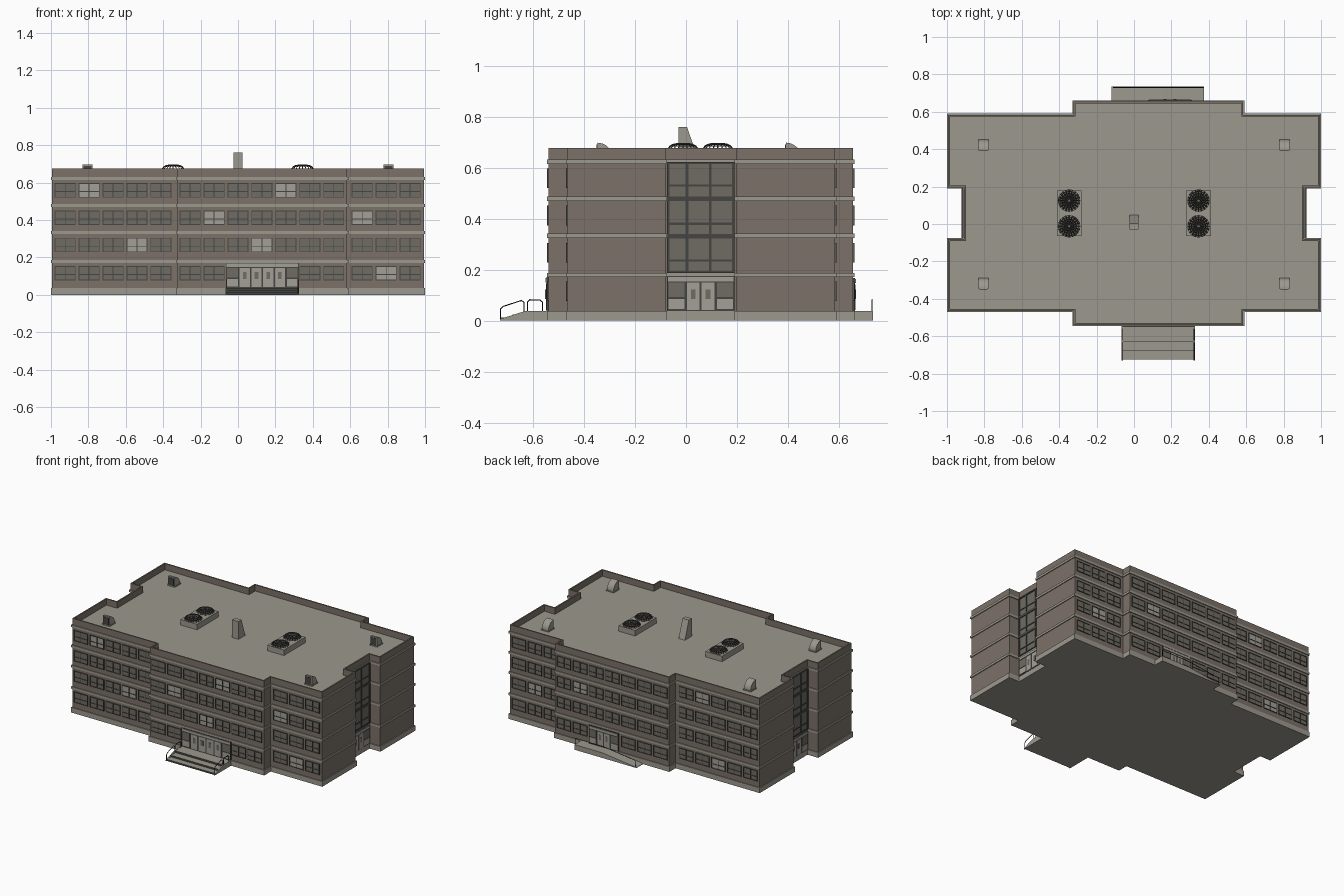
import bpy, bmesh, math
from mathutils import Vector

cube = bpy.data.objects.get("Cube")
if cube:
    bpy.data.objects.remove(cube)


def material(name, r, g, b):
    m = bpy.data.materials.new(name)
    m.use_nodes = True
    m.diffuse_color = (r, g, b, 1)
    m.node_tree.nodes["Principled BSDF"].inputs["Base Color"].default_value = (r, g, b, 1)
    return m


WALL = material("brown wall", .2, .167, .138)
TRIM = material("grey concrete", .33, .315, .27)
DARK = material("dark frame", .06, .06, .055)
GLASS = material("window glass", .16, .148, .125)
PALE = material("pale panel", .36, .35, .31)
RAIL = material("black rail", .015, .015, .015)
parts = {}


def part(name, mat):
    if name not in parts:
        parts[name] = (bmesh.new(), [mat])
    return parts[name][0]


def box(name, mat, a, b):
    bm = part(name, mat)
    lo = [min(p) for p in zip(a, b)]
    hi = [max(p) for p in zip(a, b)]
    verts = bmesh.ops.create_cube(bm, size=1)["verts"]
    for v in verts:
        v.co = Vector([hi[i] if v.co[i] > 0 else lo[i] for i in range(3)])


def prism(name, mat, points, vec):
    """Extrude a flat polygon along a vector."""
    bm = part(name, mat)
    face = bm.faces.new([bm.verts.new(p) for p in points])
    new = bmesh.ops.extrude_face_region(bm, geom=[face], use_keep_orig=True)["geom"]
    for v in new:
        if isinstance(v, bmesh.types.BMVert):
            v.co += Vector(vec)
    bmesh.ops.recalc_face_normals(bm, faces=bm.faces)


def outline(o):
    """Building footprint, grown outwards by o."""
    front, back, yf, yb = -.545 - o, .66 + o, -.47 - o, .59 + o
    l, r, e, n = -.33 - o, .59 + o, 1 + o, .915 + o
    s, t = -.075 + o, .19 - o
    right = [(r, front), (r, yf), (e, yf), (e, s), (n, s), (n, t), (e, t), (e, yb), (r, yb), (r, back)]
    left = [(l, back), (l, yb), (-e, yb), (-e, t), (-n, t), (-n, s), (-e, s), (-e, yf), (l, yf), (l, front)]
    return right + left


def slab(name, mat, o, z0, z1):
    prism(name, mat, [(x, y, z0) for x, y in outline(o)], (0, 0, z1 - z0))


# Body, plinth, floor bands and roof
INSET = .006
slab("walls", WALL, -INSET, .01, .61)
slab("plinth", TRIM, 0, 0, .037)
for z in (.171, .325, .47, .615):
    slab("floor_bands", TRIM, 0, z, z + .016)
slab("roof", TRIM, -.01, .6, .632)

# Parapet ring
bm = part("parapet", WALL)
rings = [[bm.verts.new((x, y, z)) for x, y in outline(o)]
         for o, z in ((-INSET, .6), (-INSET, .677), (-.016, .677), (-.016, .6))]
for k in range(4):
    a, b = rings[k], rings[(k + 1) % 4]
    for i in range(len(a)):
        j = (i + 1) % len(a)
        bm.faces.new((a[i], a[j], b[j], b[i]))
bmesh.ops.recalc_face_normals(bm, faces=bm.faces)


# Facades: u runs along the wall, d is the distance outwards
def facade_y(y0, sign):
    return lambda u, d, z: (u, y0 + sign * (d - INSET), z)


def facade_x(x0, sign):
    return lambda u, d, z: (sign * (x0 + d - INSET), u, z)


def plate(name, mat, F, u0, u1, z0, z1, d):
    box(name, mat, F(u0, -.003, z0), F(u1, d, z1))


def frame(name, F, u0, u1, z0, z1, t, d):
    for a, b in ((u0, u0 + t), (u1 - t, u1)):
        plate(name, DARK, F, a, b, z0, z1, d)
    for a, b in ((z0, z0 + t), (z1 - t, z1)):
        plate(name, DARK, F, u0, u1, a, b, d)


def window(F, u, z, lit):
    w, h, t = .112, .077, .004
    if lit:
        plate("blind_windows", PALE, F, u, u + w, z, z + h, .002)
    else:
        plate("window_panes", GLASS, F, u, u + w, z, z + h, .002)
    frame("window_frames", F, u, u + w, z, z + h, t, .006)
    mid, bar = u + w / 2, z + h * .42
    plate("window_frames", DARK, F, mid - t / 2, mid + t / 2, z, z + h, .005)
    plate("window_frames", DARK, F, u, u + w, bar - t / 2, bar + t / 2, .005)


def entrance(name, F, u0, u1, d0, d1, doors, z1):
    """Glazed entrance with side lights, a header and door leaves."""
    z0, top = .037, z1 - .026
    plate(name + "_frame", DARK, F, u0, u1, z0, z1, .008)
    plate(name + "_header", PALE, F, u0 + .004, u1 - .004, z1 - .021, z1 - .004, .012)
    w = (d1 - d0) / doors
    for i in range(doors):
        a, b = d0 + i * w + .004, d0 + (i + 1) * w - .004
        plate(name + "_doors", PALE, F, a, b, z0 + .004, top, .011)
        m = (a + b) / 2
        plate(name + "_door_glass", GLASS, F, m - w * .16, m + w * .16, .085, .122, .013)
    for a, b in ((u0, d0), (d1, u1)):
        plate(name + "_side_panels", PALE, F, a + .006, b - .006, z0 + .008, .085, .01)
        plate(name + "_side_glass", GLASS, F, a + .006, b - .006, .092, top, .01)


# Windows: start of each run, count, front and back wall
runs = ((-.98, 5, -.47, .59), (-.312, 7, -.545, .66), (.608, 3, -.47, .59))
lit_front = {(3, 0, 1), (3, 1, 4), (2, 1, 1), (2, 2, 0), (1, 0, 3), (1, 1, 3), (0, 2, 1)}
lit_back = {(3, 0, 3), (0, 0, 2), (2, 1, 5), (1, 2, 1)}
for row, z in enumerate((.077, .228, .374, .52)):
    for r, (start, count, yf, yb) in enumerate(runs):
        for i in range(count):
            u = start + .128 * i
            key = (row, r, i)
            if not (row == 0 and r == 1 and i in (2, 3, 4)):
                window(facade_y(yf, -1), u, z, key in lit_front)
            if not (row == 0 and r == 1 and i in (3, 4)):
                window(facade_y(yb, 1), u, z, key in lit_back)

entrance("front_entrance", facade_y(-.545, -1), -.065, .325, .005, .255, 4, .171)
entrance("back_entrance", facade_y(.66, 1), .075, .31, .14, .245, 2, .168)

# Stairwell glazing in both side recesses
for side, sign in (("left", 1), ("right", -1)):
    F = facade_x(.915, sign)
    entrance(side + "_entrance", F, -.075, .19, 0, .115, 2, .175)
    plate("stairwell_glass", GLASS, F, -.075, .19, .187, .615, .008)
    for u in (-.07, .004, .095, .185):
        plate("stairwell_mullions", DARK, F, u - .005, u + .005, .187, .622, .012)
    for z in (.331, .478):
        plate("stairwell_mullions", DARK, F, -.075, .19, z - .009, z + .009, .013)
    for z in (.19, .235, .38, .53, .618):
        plate("stairwell_mullions", DARK, F, -.075, .19, z - .004, z + .004, .012)

# Front landing and steps, dark on the risers
box("front_steps", TRIM, (-.06, -.54, 0), (.32, -.63, .037))
for i, y in enumerate((-.725, -.68)):
    box("front_steps", TRIM, (-.06, y, 0), (.32, -.62, .012 * (i + 1)))
bm, mats = parts["front_steps"]
mats.append(DARK)
bm.normal_update()
for f in bm.faces:
    f.material_index = 1 if f.normal.y < -.5 else 0
for x in (-.066, .318):
    side = [(x, -.73, 0), (x, -.54, 0), (x, -.54, .038), (x, -.63, .038), (x, -.73, .006)]
    prism("step_cheeks", TRIM, side, (.008, 0, 0))

# Back landing with a ramp
ramp = [(-.12, .65, 0), (.375, .65, 0), (.375, .65, .037), (.15, .65, .037), (-.12, .65, .004)]
prism("back_ramp", TRIM, ramp, (0, .084, 0))


# Handrails
def rail(name, points):
    cu = bpy.data.curves.new(name, "CURVE")
    cu.dimensions = "3D"
    cu.bevel_depth = .0025
    cu.bevel_resolution = 1
    sp = cu.splines.new("POLY")
    sp.points.add(len(points) - 1)
    for p, q in zip(sp.points, points):
        p.co = (*q, 1)
    cu.materials.append(RAIL)
    bpy.context.collection.objects.link(bpy.data.objects.new(name, cu))


for side, x in (("right", -.06), ("left", .32)):
    for label, y0, y1, b0, b1 in (("lower", -.727, -.635, .004, .036), ("upper", -.622, -.562, .037, .037)):
        t0, t1 = b0 + .05, b1 + .043
        if label == "upper":
            t0 = t1
        rail(f"{side}_{label}_handrail", [(x, y0, b0), (x, y0, t0 - .008), (x, y0 + .01, t0 + .002),
                                          (x, y1 - .01, t1), (x, y1, t1 - .008), (x, y1, b1)])
rail("back_handrail", [(.37, .73, .03), (.37, .73, .082), (.15, .73, .082), (-.11, .73, .05), (-.11, .73, .004)])

# Rooftop: tapered shaft, corner vents, fan units
shaft = [(-.025, y, z) for y, z in ((-.03, .62), (.052, .62), (.004, .76), (-.03, .76))]
prism("roof_shaft", TRIM, shaft, (.05, 0, 0))
for x in (-.805, .805):
    for y in (-.348, .392):
        hood = [(x - .026, y, .62)]
        for i in range(9):
            a = math.pi / 2 * i / 8
            hood.append((x - .026, y + .06 * math.sin(a), .638 + .06 * math.cos(a)))
        hood.append((x - .026, y + .06, .62))
        prism("vent_hoods", TRIM, hood, (.052, 0, 0))
        box("vent_louvres", DARK, (x - .021, y - .003, .638), (x + .021, y, .69))
        box("vent_bases", TRIM, (x - .03, y - .004, .62), (x + .03, y + .064, .638))
for x in (-.347, .345):
    box("fan_units", TRIM, (x - .066, -.065, .62), (x + .066, .18, .672))
    for y in (-.012, .125):
        bm = part("fan_discs", GLASS)
        disc = bmesh.ops.create_circle(bm, cap_ends=True, segments=24, radius=.054)["verts"]
        bmesh.ops.translate(bm, verts=disc, vec=(x, y, .675))
        bm = part("fan_grilles", DARK)
        rows = [[bm.verts.new((x + r * math.cos(math.tau * i / 20), y + r * math.sin(math.tau * i / 20), z))
                 for i in range(20)] for r, z in ((.058, .674), (.05, .685), (.038, .691), (.024, .694), (.01, .695))]
        for a, b in zip(rows, rows[1:]):
            for i in range(20):
                j = (i + 1) % 20
                bm.faces.new((a[i], a[j], b[j], b[i]))
        bm.faces.new(rows[-1])

for name, (bm, mats) in parts.items():
    me = bpy.data.meshes.new(name)
    bm.to_mesh(me)
    bm.free()
    for m in mats:
        me.materials.append(m)
    ob = bpy.data.objects.new(name, me)
    bpy.context.collection.objects.link(ob)
    if name == "fan_grilles":
        ob.modifiers.new("wire", "WIREFRAME").thickness = .005
